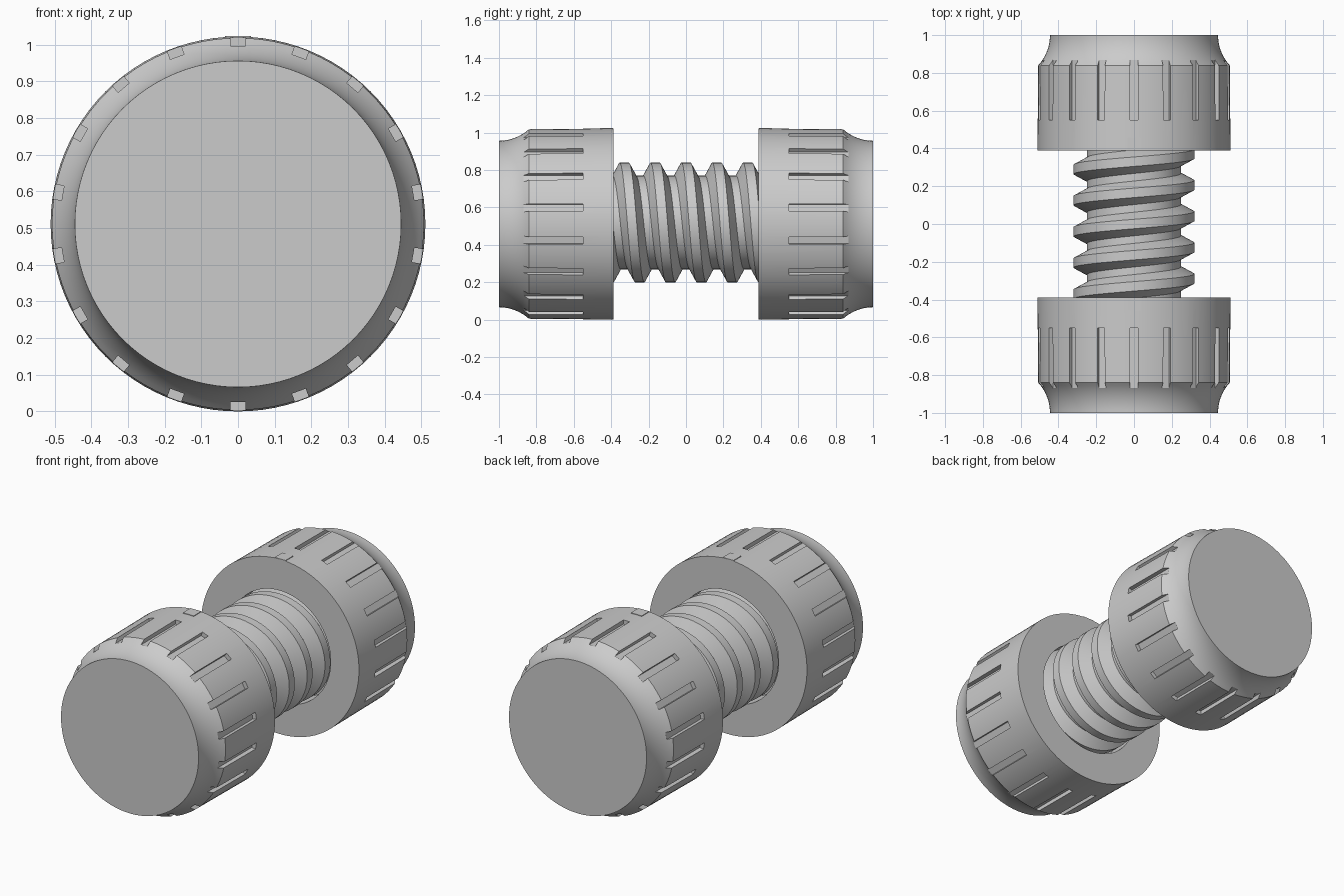
import bpy, bmesh, math
from mathutils import Matrix, Vector

if "Cube" in bpy.data.objects:
    bpy.data.objects.remove(bpy.data.objects["Cube"])

ZC = 0.511      # height of the shared axis
SEG = 96


def make_object(name, bm):
    bmesh.ops.recalc_face_normals(bm, faces=bm.faces)
    mesh = bpy.data.meshes.new(name)
    bm.to_mesh(mesh)
    bm.free()
    obj = bpy.data.objects.new(name, mesh)
    bpy.context.collection.objects.link(obj)
    return obj


def smooth(obj, angle=30):
    bpy.ops.object.select_all(action='DESELECT')
    obj.select_set(True)
    bpy.context.view_layer.objects.active = obj
    bpy.ops.object.shade_smooth_by_angle(angle=math.radians(angle))


def add_box(bm, size, matrix):
    bmesh.ops.create_cube(bm, size=1, matrix=matrix @ Matrix.Diagonal((*size, 1)))


def cap_body(side):
    # Lathe profile (y, radius): end face, concave shoulder, barrel, threaded socket
    R = 0.237
    profile = [(1.0, 0)]
    for i in range(11):
        y = 0.16 * i / 10
        profile.append((1 - y, 0.445 + R - math.sqrt(R * R - y * y)))
    profile += [(0.388, 0.511), (0.388, 0.328), (0.52, 0.328), (0.52, 0)]
    bm = bmesh.new()
    verts = [bm.verts.new((0, side * y, ZC + r)) for y, r in profile]
    edges = [bm.edges.new(p) for p in zip(verts, verts[1:])]
    bmesh.ops.spin(bm, geom=verts + edges, cent=(0, 0, ZC), axis=(0, 1, 0),
                   angle=2 * math.pi, steps=SEG, use_merge=True)
    bmesh.ops.remove_doubles(bm, verts=bm.verts, dist=1e-5)
    return bm


def make_cap(name, side):
    cap = make_object(name, cap_body(side))
    # Grip grooves cut around the barrel
    bm = bmesh.new()
    for k in range(18):
        rot = Matrix.Rotation(k * math.tau / 18, 4, 'Y')
        place = Matrix.Translation((0, 0, ZC)) @ rot @ Matrix.Translation((0, side * 0.75, 0.535))
        add_box(bm, (0.04, 0.4, 0.1), place)
    cutter = make_object(name + "_groove_cutter", bm)
    mod = cap.modifiers.new("grooves", 'BOOLEAN')
    mod.operation, mod.solver, mod.object = 'DIFFERENCE', 'EXACT', cutter
    bpy.context.view_layer.objects.active = cap
    bpy.ops.object.modifier_apply(modifier=mod.name)
    bpy.data.objects.remove(cutter)
    smooth(cap)
    # Small flat index mark on top of the inner rim
    bm = bmesh.new()
    add_box(bm, (0.07, 0.07, 0.02), Matrix.Translation((0, side * 0.424, ZC + 0.503)))
    make_object(name + "_index_mark", bm)


def make_thread():
    # Trapezoid thread profile swept along a helix
    pitch, steps, turns = 0.165, 64, 8
    profile = [(-0.025, 0.32), (0.025, 0.32), (0.0625, 0.25), (0.1025, 0.25), (0.14, 0.32)]
    bm = bmesh.new()
    rows = []
    for i in range(steps * turns + 1):
        t = i / steps - turns / 2
        a = t * math.tau
        rows.append([bm.verts.new((r * math.sin(a), y + t * pitch, 0.519 + r * math.cos(a)))
                     for y, r in profile])
    for a, b in zip(rows, rows[1:]):
        for k in range(4):
            bm.faces.new((a[k], a[k + 1], b[k + 1], b[k]))
    bmesh.ops.remove_doubles(bm, verts=bm.verts, dist=1e-4)
    smooth(make_object("threaded_rod", bm))


make_cap("front_cap", -1)
make_cap("back_cap", 1)
make_thread()
